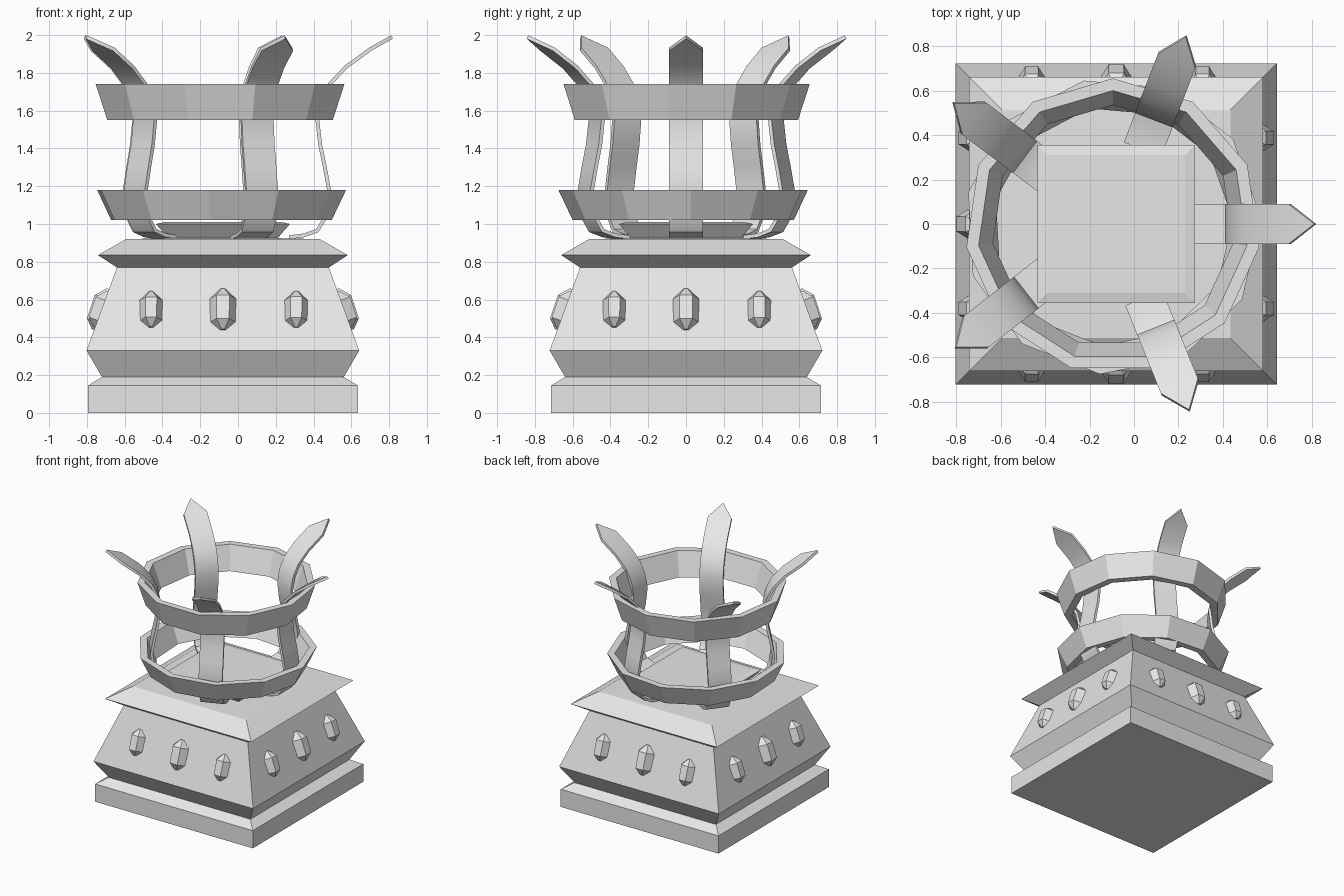
import bpy, bmesh, math
from math import radians, sin, cos
from mathutils import Matrix, Vector

cube = bpy.data.objects.get("Cube")
if cube:
    bpy.data.objects.remove(cube, do_unlink=True)

stone = bpy.data.materials.new("pale_grey_stone")
stone.use_nodes = True
grey = (0.8, 0.8, 0.8, 1)
stone.diffuse_color = grey
stone.node_tree.nodes["Principled BSDF"].inputs["Base Color"].default_value = grey


def finish(name, bm, matrix):
    bmesh.ops.recalc_face_normals(bm, faces=bm.faces)
    mesh = bpy.data.meshes.new(name)
    bm.to_mesh(mesh)
    bm.free()
    mesh.materials.append(stone)
    obj = bpy.data.objects.new(name, mesh)
    bpy.context.collection.objects.link(obj)
    obj.matrix_world = matrix
    return obj


def lathe(name, profile, sides, phase, matrix, hollow=False):
    """Sweep (radius, z) points round z; hollow closes the profile on itself."""
    bm = bmesh.new()
    angles = [radians(phase) + math.tau * i / sides for i in range(sides)]
    rows = [[bm.verts.new((r * cos(a), r * sin(a), z)) for a in angles]
            for r, z in profile]
    pairs = list(zip(rows, rows[1:]))
    if hollow:
        pairs.append((rows[-1], rows[0]))
    else:
        bm.faces.new(rows[0])
        bm.faces.new(rows[-1])
    for low, high in pairs:
        for i in range(sides):
            j = (i + 1) % sides
            bm.faces.new((low[i], low[j], high[j], high[i]))
    return finish(name, bm, matrix)


# Square stepped pedestal, given as half widths and heights
base_at = Matrix.Translation((-0.08, 0, 0))
steps = [(0.714, 0), (0.714, 0.145), (0.64, 0.19), (0.722, 0.33), (0.561, 0.77),
         (0.661, 0.835), (0.513, 0.92), (0.29, 0.925), (0.355, 1.0), (0.31, 1.01)]
lathe("pedestal", [(h * math.sqrt(2), z) for h, z in steps], 4, 45, base_at)

# Cut gems set into the four sloping walls
gem = [(0.015, -0.115), (0.066, -0.07), (0.07, 0.06), (0.015, 0.115)]
wall_gems = {"front": (0, 1), "left": (90, 1), "back": (180, -1), "right": (270, -1)}
for wall, (turn, flip) in wall_gems.items():
    for i, (offset, size) in enumerate([(-0.38, 0.87), (0, 1), (0.388, 0.88)]):
        place = (base_at @ Matrix.Rotation(radians(turn), 4, "Z")
                 @ Matrix.Translation((flip * offset, -0.642, 0.547))
                 @ Matrix.Rotation(radians(-20), 4, "X") @ Matrix.Scale(size, 4))
        lathe(f"{wall}_gem_{i + 1}", gem, 6, 0, place)

# Two flared hoops
hoop_at = Matrix.Translation((-0.095, -0.01, 0))
lathe("lower_hoop", [(0.592, 1.02), (0.668, 1.18), (0.612, 1.18), (0.54, 1.02)],
      11, -95, hoop_at, True)
lathe("upper_hoop", [(0.603, 1.55), (0.665, 1.74), (0.61, 1.74), (0.545, 1.55)],
      11, 90, hoop_at, True)

# Curved pointed prongs
path = [(0.36, 0.93), (0.44, 0.94), (0.51, 0.965), (0.55, 1.03), (0.572, 1.18),
        (0.55, 1.3), (0.525, 1.42), (0.51, 1.55), (0.53, 1.65), (0.575, 1.74),
        (0.66, 1.83), (0.79, 1.925)]
for n, angle in enumerate((0, 69, 143, -142, -68)):
    bm = bmesh.new()
    rows = [[bm.verts.new((r, side * 0.09, z)) for side in (-1, 1)] for r, z in path]
    for (a, b), (c, d) in zip(rows, rows[1:]):
        bm.faces.new((a, b, d, c))
    bm.faces.new((*rows[-1], bm.verts.new((0.905, 0, 1.99))))
    prong = finish(f"prong_{n + 1}", bm, Matrix.Translation((-0.09, 0, 0))
                   @ Matrix.Rotation(radians(angle), 4, "Z"))
    thick = prong.modifiers.new("thickness", "SOLIDIFY")
    thick.thickness = 0.02
    thick.offset = 0
    bpy.ops.object.select_all(action="DESELECT")
    prong.select_set(True)
    bpy.context.view_layer.objects.active = prong
    bpy.ops.object.modifier_apply(modifier="thickness")
    bpy.ops.object.shade_smooth_by_angle(angle=radians(35))
